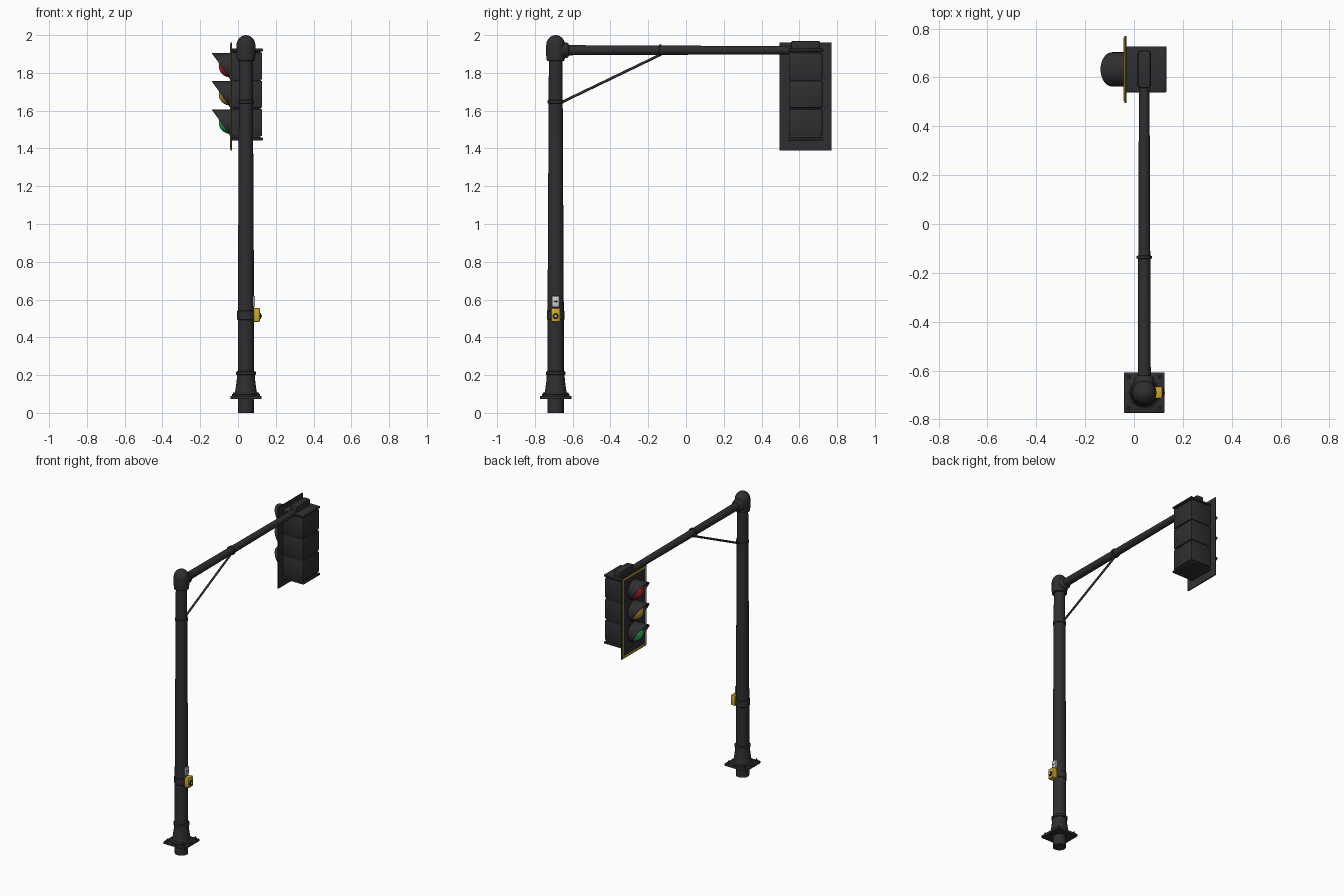
import bpy, bmesh, math
from mathutils import Vector, Matrix

if "Cube" in bpy.data.objects:
    bpy.data.objects.remove(bpy.data.objects["Cube"])

PX, PY = 0.042, -0.69      # pole axis
AZ = 1.92                  # arm height
HY = 0.633                 # signal head centre in y


def mat(name, r, g, b):
    m = bpy.data.materials.new(name)
    m.diffuse_color = (r, g, b, 1)
    m.use_nodes = True
    m.node_tree.nodes["Principled BSDF"].inputs["Base Color"].default_value = m.diffuse_color
    return m


DARK = mat("dark_metal", 0.028, 0.028, 0.031)
BLACK = mat("black", 0.012, 0.012, 0.013)
YELLOW = mat("yellow", 0.62, 0.40, 0.02)
WHITE = mat("white", 0.75, 0.75, 0.72)
RED = mat("red", 0.55, 0.02, 0.02)
AMBER = mat("amber", 0.55, 0.33, 0.03)
GREEN = mat("green", 0.02, 0.48, 0.10)


def finish(name, bm, m, smooth=True):
    bmesh.ops.recalc_face_normals(bm, faces=bm.faces)
    me = bpy.data.meshes.new(name)
    bm.to_mesh(me)
    bm.free()
    ob = bpy.data.objects.new(name, me)
    bpy.context.collection.objects.link(ob)
    me.materials.append(m)
    if smooth:
        bpy.context.view_layer.objects.active = ob
        bpy.ops.object.select_all(action='DESELECT')
        ob.select_set(True)
        bpy.ops.object.shade_smooth_by_angle(angle=math.radians(35))
    return ob


def lathe(name, profile, origin, axis, m, n=32):
    """Revolve (radius, height) points about an axis; radius 0 makes a tip."""
    bm = bmesh.new()
    rings = []
    for r, h in profile:
        if r == 0:
            rings.append([bm.verts.new((0, 0, h))])
        else:
            rings.append([bm.verts.new((r * math.cos(2 * math.pi * i / n),
                                        r * math.sin(2 * math.pi * i / n), h)) for i in range(n)])
    for a, b in zip(rings, rings[1:]):
        for i in range(n):
            j = (i + 1) % n
            if len(a) == 1:
                bm.faces.new((a[0], b[i], b[j]))
            elif len(b) == 1:
                bm.faces.new((a[i], a[j], b[0]))
            else:
                bm.faces.new((a[i], a[j], b[j], b[i]))
    for ring in (rings[0], rings[-1]):
        if len(ring) > 1:
            bm.faces.new(ring)
    rot = Vector((0, 0, 1)).rotation_difference(Vector(axis)).to_matrix().to_4x4()
    bm.transform(Matrix.Translation(origin) @ rot)
    return finish(name, bm, m)


def rod(name, p, q, r, m, r2=None, n=24):
    d = Vector(q) - Vector(p)
    return lathe(name, [(r, 0), (r2 or r, d.length)], p, d.normalized(), m, n)


def box(name, lo, hi, m, bevel=0.0):
    lo, hi = Vector(lo), Vector(hi)
    bm = bmesh.new()
    bmesh.ops.create_cube(bm, size=1)
    bm.transform(Matrix.Translation((lo + hi) / 2) @ Matrix.Diagonal((*(hi - lo), 1)))
    if bevel:
        bmesh.ops.bevel(bm, geom=bm.edges[:], offset=bevel, segments=2, profile=0.5, affect='EDGES')
    return finish(name, bm, m)


def dome(r, h, z, n=8):
    return [(r * math.cos(math.pi / 2 * i / n) if i < n else 0,
             z + h * math.sin(math.pi / 2 * i / n)) for i in range(n + 1)]


UP = (0, 0, 1)
base = (PX, PY, 0)

# Pole, flared foot, bands and domed cap
lathe("pole", [(0.043, 0), (0.043, 0.55), (0.036, 1.9)], base, UP, DARK)
box("base_plate", (PX - 0.083, PY - 0.083, 0.073), (PX + 0.083, PY + 0.083, 0.09), DARK, 0.003)
lathe("foot", [(0.072, 0.085), (0.072, 0.096), (0.06, 0.101), (0.055, 0.125), (0.049, 0.17),
               (0.047, 0.2), (0.052, 0.203), (0.052, 0.216), (0.046, 0.221)], base, UP, DARK)
for sx in (-1, 1):
    for sy in (-1, 1):
        p = (PX + 0.064 * sx, PY + 0.064 * sy, 0)
        lathe("anchor_bolt", [(0.010, 0.088), (0.010, 0.099), (0.005, 0.099), (0.005, 0.108)], p, UP, DARK, 6)
lathe("button_band", [(0.043, 0.492), (0.046, 0.495), (0.046, 0.54), (0.043, 0.543)], base, UP, DARK)
lathe("brace_band", [(0.038, 1.638), (0.042, 1.64), (0.042, 1.654), (0.038, 1.656)], base, UP, DARK)
lathe("pole_cap", [(0.038, 1.862), (0.047, 1.866), (0.05, 1.89)] + dome(0.05, 0.055, 1.945), base, UP, DARK)

# Arm, its socket, clamp and diagonal brace
rod("arm", (PX, PY, AZ), (PX, 0.70, AZ), 0.027, DARK, 0.021)
lathe("arm_socket", [(0.04, 0), (0.04, 0.06), (0.036, 0.066), (0.028, 0.07)], (PX, PY, AZ), (0, 1, 0), DARK)
lathe("arm_clamp", [(0.026, -0.007), (0.031, -0.005), (0.031, 0.005), (0.026, 0.007)],
      (PX, -0.136, AZ), (0, 1, 0), DARK)
rod("brace", (PX, PY + 0.035, 1.646), (PX, -0.136, 1.896), 0.007, DARK, n=12)

# Push button and small arrow sign on the pole
ax = PX + 0.04
box("button_box", (ax, PY - 0.024, 0.482), (ax + 0.034, PY + 0.024, 0.555), YELLOW, 0.005)
lathe("button_ring", [(0.016, 0), (0.016, 0.006), (0.012, 0.008)], (ax + 0.032, PY, 0.512), (1, 0, 0), BLACK, 24)
lathe("button", dome(0.008, 0.005, 0.006, 4), (ax + 0.034, PY, 0.512), (1, 0, 0), WHITE, 16)
box("sign_plate", (ax - 0.004, PY - 0.019, 0.562), (ax + 0.008, PY + 0.019, 0.618), WHITE, 0.002)
box("sign_arrow_shaft", (ax + 0.007, PY - 0.011, 0.587), (ax + 0.009, PY + 0.004, 0.592), BLACK)
bm = bmesh.new()
bm.faces.new([bm.verts.new((ax + 0.009, PY + y, 0.5895 + z)) for y, z in ((0.003, -0.007), (0.013, 0), (0.003, 0.007))])
finish("sign_arrow_tip", bm, BLACK, False)

# Signal housing: core, end plates, hanger
X0, X1 = -0.034, 0.128
box("housing_core", (X0, HY - 0.083, 1.455), (X1 - 0.008, HY + 0.083, 1.92), DARK)
for z in (1.443, 1.914):
    box("housing_end_plate", (X0, HY - 0.094, z), (0.133, HY + 0.094, z + 0.014), DARK, 0.004)
box("hanger", (PX - 0.027, HY - 0.077, 1.92), (PX + 0.027, HY + 0.077, 1.97), DARK, 0.01)

# Back plate with yellow border on the lamp side
box("back_plate", (-0.039, HY - 0.137, 1.39), (-0.031, HY + 0.137, 1.96), DARK)
bw, y0, y1, z0, z1 = 0.012, HY - 0.13, HY + 0.13, 1.397, 1.953
for lo, hi in (((y0, z0), (y1, z0 + bw)), ((y0, z1 - bw), (y1, z1)),
               ((y0, z0 + bw), (y0 + bw, z1 - bw)), ((y1 - bw, z0 + bw), (y1, z1 - bw))):
    box("yellow_border", (-0.042, *lo), (-0.038, *hi), YELLOW)


def visor(zc, r=0.070, length=0.095, n=40):
    """Tube facing -x, cut along a slant from its top lip to its bottom."""
    bm = bmesh.new()
    rows = []
    for i in range(n):
        a = 2 * math.pi * i / n
        out = length * (1 + math.cos(a)) / 2 + 0.002
        rows.append([bm.verts.new((x, HY + k * math.sin(a), zc + k * math.cos(a)))
                     for k, x in ((r, -0.038), (r, -0.040 - out), (r - 0.004, -0.040 - out), (r - 0.004, -0.038))])
    for i in range(n):
        a, b = rows[i], rows[(i + 1) % n]
        for k in range(4):
            bm.faces.new((a[k], b[k], b[(k + 1) % 4], a[(k + 1) % 4]))
    finish("visor", bm, DARK)


# Three lamp sections
for name, zc, m in (("red", 1.836, RED), ("amber", 1.687, AMBER), ("green", 1.537, GREEN)):
    box(name + "_section", (X0, HY - 0.089, zc - 0.072), (X1, HY + 0.089, zc + 0.072), DARK, 0.007)
    lathe(name + "_lens", dome(0.060, 0.062, 0), (-0.040, HY, zc), (-1, 0, 0), m)
    visor(zc)
